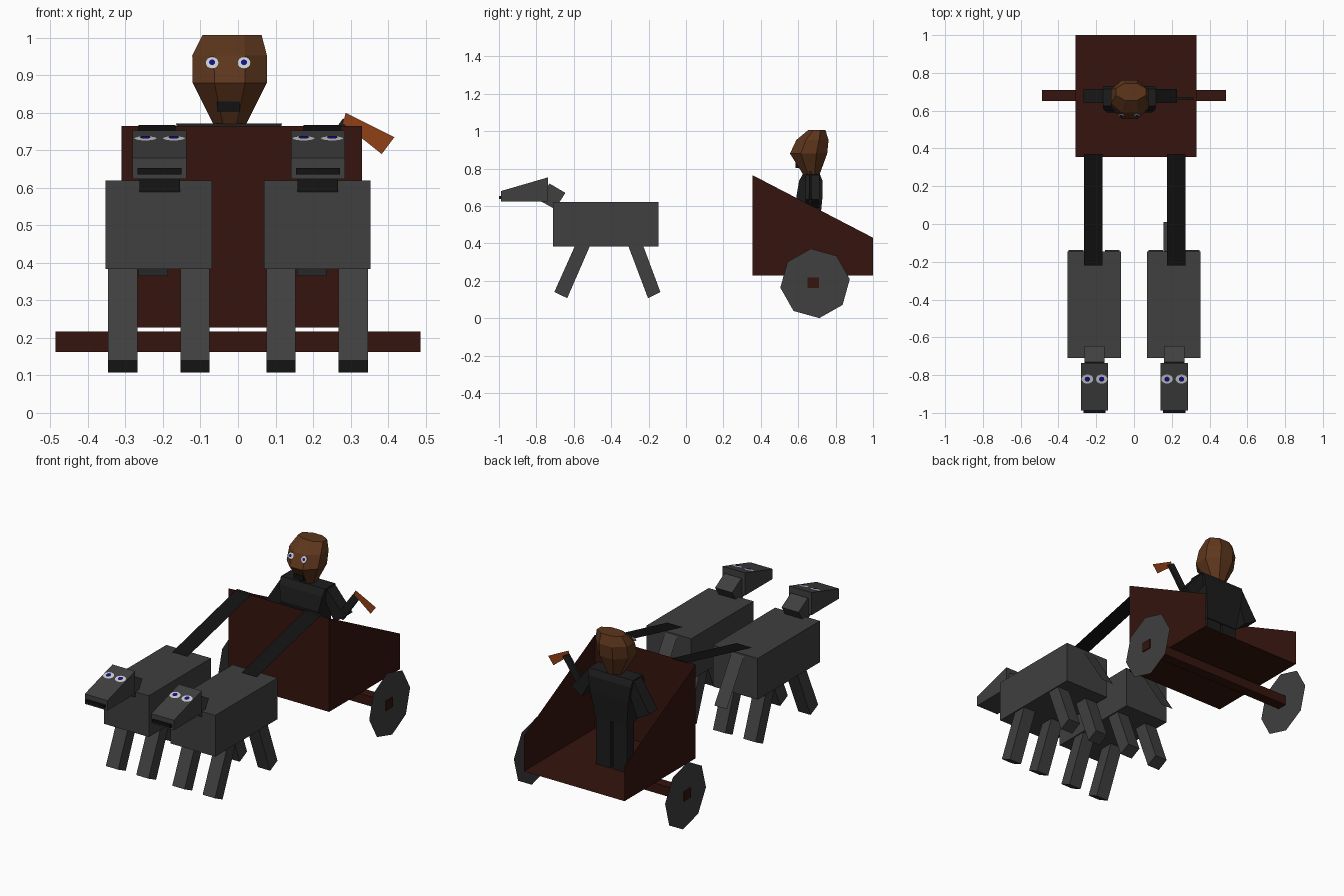
import bpy, bmesh, math
from mathutils import Vector

if "Cube" in bpy.data.objects:
    bpy.data.objects.remove(bpy.data.objects["Cube"])


def mat(name, r, g, b):
    m = bpy.data.materials.new(name)
    m.diffuse_color = (r, g, b, 1)
    m.use_nodes = True
    m.node_tree.nodes["Principled BSDF"].inputs["Base Color"].default_value = m.diffuse_color
    return m


GREY = mat("dark_grey", .05, .05, .05)
BLACK = mat("black", .006, .006, .006)
CLOTH = mat("cloth", .012, .012, .012)
RED = mat("dark_red_wood", .035, .007, .004)
SKIN = mat("brown", .11, .037, .012)
ORANGE = mat("orange_brown", .28, .05, .008)
WHITE = mat("eye_white", .55, .55, .55)
BLUE = mat("eye_blue", .005, .005, .25)


def build(name, verts, faces, m):
    me = bpy.data.meshes.new(name)
    me.from_pydata([tuple(v) for v in verts], [], faces)
    bm = bmesh.new()
    bm.from_mesh(me)
    bmesh.ops.recalc_face_normals(bm, faces=bm.faces)
    bm.to_mesh(me)
    bm.free()
    me.materials.append(m)
    ob = bpy.data.objects.new(name, me)
    bpy.context.collection.objects.link(ob)
    return ob


def tube_faces(n, rows):
    faces = [tuple(range(n)), tuple(range((rows - 1) * n, rows * n))]
    for r in range(rows - 1):
        for i in range(n):
            j = (i + 1) % n
            faces.append((r * n + i, r * n + j, (r + 1) * n + j, (r + 1) * n + i))
    return faces


def prism(name, profile, a, b, m, axis="x"):
    """Extrude a yz profile along x, or an xz profile along y."""
    place = (lambda t, p: (t, p[0], p[1])) if axis == "x" else (lambda t, p: (p[0], t, p[1]))
    verts = [place(t, p) for t in (a, b) for p in profile]
    return build(name, verts, tube_faces(len(profile), 2), m)


def box(name, x0, x1, y0, y1, z0, z1, m):
    return prism(name, [(y0, z0), (y1, z0), (y1, z1), (y0, z1)], x0, x1, m)


def loft(name, rings, n, m):
    """Join n-sided rings given as (z, x0, x1, y0, y1)."""
    k = 1 / math.cos(math.pi / n)
    verts = []
    for z, x0, x1, y0, y1 in rings:
        for i in range(n):
            t = (i + .5) * math.tau / n
            verts.append(((x0 + x1) / 2 + k * (x1 - x0) / 2 * math.cos(t),
                          (y0 + y1) / 2 + k * (y1 - y0) / 2 * math.sin(t), z))
    return build(name, verts, tube_faces(n, len(rings)), m)


def eye(name, centre, normal, rx, ry):
    """Flat white disc with a smaller blue disc on it."""
    nrm = Vector(normal).normalized()
    up = nrm.cross(Vector((1, 0, 0)))
    for part, m, s, q, off in (("white", WHITE, rx, ry, .003),
                               ("iris", BLUE, rx * .45, rx * .45, .006)):
        c = Vector(centre) + nrm * off
        pts = [c + Vector((1, 0, 0)) * s * math.cos(i * math.tau / 16)
               + up * q * math.sin(i * math.tau / 16) for i in range(16)]
        build(name + "_" + part, pts, [tuple(range(16))], m)


def sheet(name, x0, x1, start, end, m):
    """Flat strap between two (y, z) points."""
    build(name, [(x0, *start), (x1, *start), (x1, *end), (x0, *end)], [(0, 1, 2, 3)], m)


# Cart: floor, front and two sloping sides, open at top and back
X0, X1 = -.31, .33
cart = [(x, y, z) for x in (X0, X1)
        for y, z in ((.355, .227), (1, .227), (1, .43), (.355, .765))]
build("cart_body", cart, [(0, 1, 2, 3), (4, 5, 6, 7), (0, 1, 5, 4), (0, 3, 7, 4)], RED)
box("axle", -.486, .486, .65, .71, .162, .217, RED)

# Flat eight-sided wheels
for side, x in (("left", -.48), ("right", .48)):
    ring = [(x, .69 + .187 * math.cos(math.radians(7 + 45 * i)),
             .186 + .187 * math.sin(math.radians(7 + 45 * i))) for i in range(8)]
    build(side + "_wheel", ring, [tuple(range(8))], GREY)

# Two draught animals
front_leg = [(-.592, .39), (-.512, .39), (-.635, .107), (-.704, .14)]
back_leg = [(-.31, .39), (-.23, .39), (-.137, .14), (-.203, .107)]
neck = [(-.73, .72), (-.645, .67), (-.70, .583), (-.785, .63)]
head = [(-.988, .623), (-.988, .68), (-.737, .753), (-.737, .623)]
for side, c, tail_x in (("left", -.211, -.266), ("right", .211, .157)):
    box(side + "_animal_body", c - .142, c + .142, -.71, -.146, .383, .62, GREY)
    for s in (-1, 1):
        x = c + s * .0965
        tag = "outer" if s * c > 0 else "inner"
        prism(f"{side}_animal_{tag}_front_leg", front_leg, x - .039, x + .039, GREY)
        prism(f"{side}_animal_{tag}_back_leg", back_leg, x - .039, x + .039, GREY)
    h = c + .002
    prism(side + "_animal_neck", neck, h - .054, h + .054, GREY)
    prism(side + "_animal_head", head, h - .072, h + .072, GREY)
    box(side + "_animal_mouth", h - .059, h + .059, -1, -.97, .636, .653, BLACK)
    for s in (-1, 1):
        eye(f"{side}_animal_eye_{'a' if s < 0 else 'b'}", (h + s * .038, -.82, .729),
            (0, -.073, .251), .031, .025)
    sheet(side + "_animal_tail", tail_x, tail_x + .079, (-.146, .61), (.01, .365), GREY)
    r = c - .054 if c < 0 else c - .036
    sheet(side + "_rein", r, r + .098, (-.22, .63), (.37, .768), BLACK)

# Driver: head with face
loft("driver_head", [(.77, -.066, .022, .625, .715),
                     (.88, -.121, .077, .556, .755),
                     (.953, -.122, .077, .59, .762),
                     (1.007, -.095, .063, .655, .745)], 8, SKIN)
for tag, x in (("left", -.069), ("right", .016)):
    eye(f"driver_{tag}_eye", (x, .579, .932), (0, -.9, .43), .018, .018)
box("driver_mouth", -.056, .005, .585, .64, .803, .83, BLACK)

# Driver: torso, legs and arms
loft("driver_torso", [(.5, -.125, .077, .63, .715),
                      (.65, -.145, .097, .59, .73),
                      (.735, -.16, .112, .605, .73),
                      (.771, -.165, .117, .625, .715)], 4, CLOTH)
box("driver_left_leg", -.123, -.033, .645, .71, .228, .52, CLOTH)
box("driver_right_leg", -.018, .074, .645, .71, .228, .52, CLOTH)
prism("driver_left_arm", [(-.11, .768), (-.165, .765), (-.268, .605), (-.19, .56)],
      .64, .714, CLOTH, "y")
prism("driver_right_upper_arm", [(.065, .768), (.117, .765), (.228, .635), (.165, .59)],
      .64, .714, CLOTH, "y")
prism("driver_right_forearm", [(.165, .625), (.205, .605), (.315, .765), (.28, .785)],
      .657, .671, CLOTH, "y")

# Flat wedge held in the raised hand
build("hand_wedge", [(.287, .655, .80), (.417, .655, .735), (.383, .655, .69),
                     (.28, .655, .772)], [(0, 1, 2, 3)], ORANGE)
